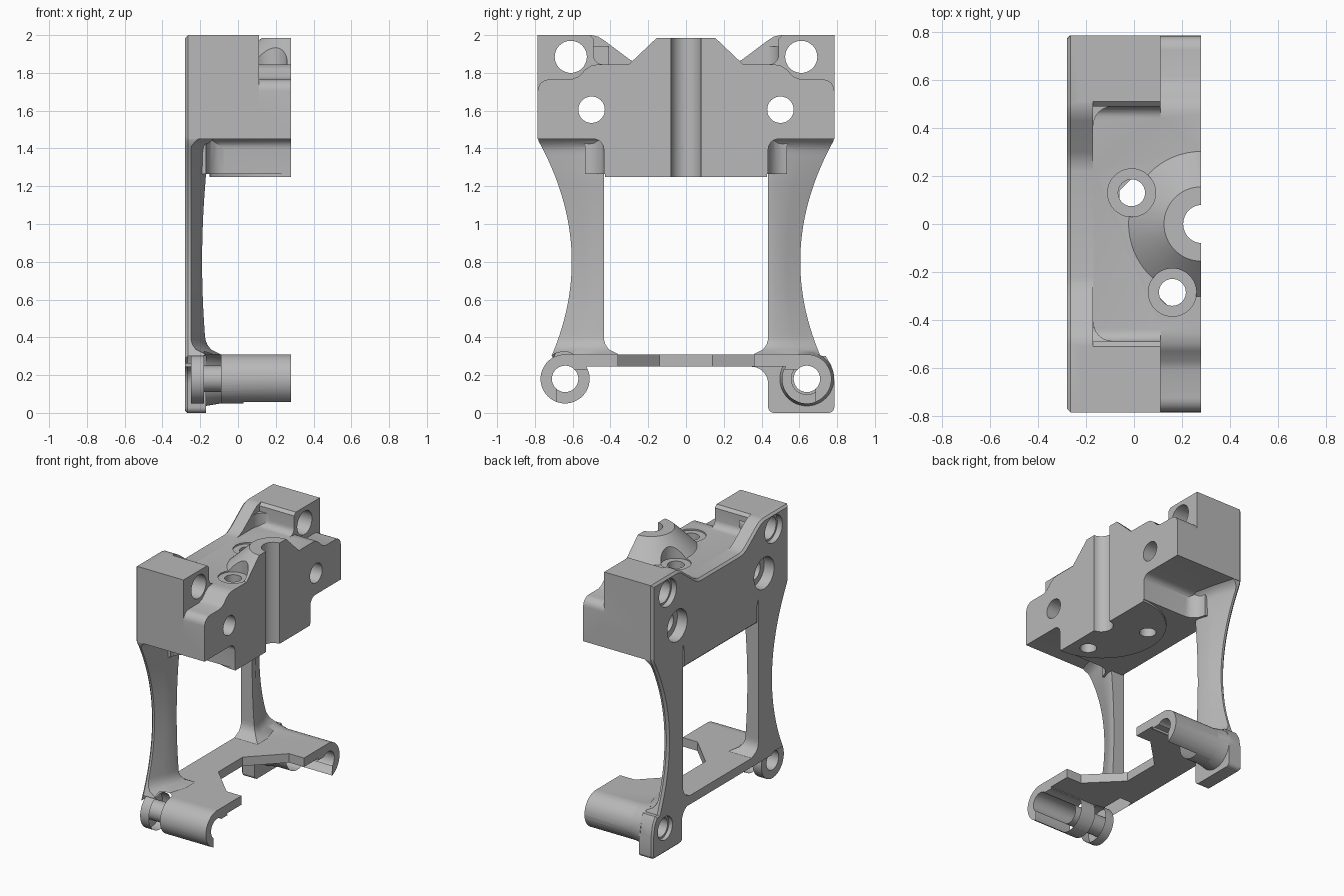
import bpy, bmesh
from math import sin, cos, sqrt, radians
from mathutils import Matrix, Vector

if "Cube" in bpy.data.objects:
    bpy.data.objects.remove(bpy.data.objects["Cube"], do_unlink=True)

grey = bpy.data.materials.new("plain_grey")
grey.use_nodes = True
grey.diffuse_color = (0.48, 0.48, 0.48, 1)
grey.node_tree.nodes["Principled BSDF"].inputs["Base Color"].default_value = grey.diffuse_color

BACK, FRONT = -0.28, 0.28
SIDES = (1, -1)


def finish(name, bm):
    bmesh.ops.recalc_face_normals(bm, faces=bm.faces)
    mesh = bpy.data.meshes.new(name)
    bm.to_mesh(mesh)
    bm.free()
    obj = bpy.data.objects.new(name, mesh)
    bpy.context.collection.objects.link(obj)
    mesh.materials.append(grey)
    return obj


def loft(name, rings, chamfer=0):
    """Skin closed rings of points, cap both ends, optionally chamfer the first cap."""
    bm = bmesh.new()
    rows = [[bm.verts.new(p) for p in ring] for ring in rings]
    n = len(rows[0])
    for low, high in zip(rows, rows[1:]):
        for i in range(n):
            j = (i + 1) % n
            bm.faces.new((low[i], low[j], high[j], high[i]))
    cap = bm.faces.new(rows[0])
    bm.faces.new(rows[-1])
    bmesh.ops.recalc_face_normals(bm, faces=bm.faces)
    if chamfer:
        bmesh.ops.bevel(bm, geom=list(cap.edges), offset=chamfer, segments=1,
                        affect='EDGES', clamp_overlap=False)
    return finish(name, bm)


def prism_x(name, pts, a, b, chamfer=0):
    return loft(name, [[(x, y, z) for y, z in pts] for x in (a, b)], chamfer)


def prism_z(name, pts, a, b):
    return loft(name, [[(x, y, z) for x, y in pts] for z in (a, b)])


def box(name, low, high):
    (a, b, c), (d, e, f) = low, high
    return prism_z(name, [(a, b), (d, b), (d, e), (a, e)], c, f)


def rod(name, start, end, r1, r2=None, sides=48):
    """Cylinder or cone between two points."""
    start, end = Vector(start), Vector(end)
    axis = end - start
    place = Matrix.Translation((start + end) / 2) @ axis.to_track_quat('Z', 'Y').to_matrix().to_4x4()
    bm = bmesh.new()
    bmesh.ops.create_cone(bm, cap_ends=True, segments=sides, radius1=r1,
                          radius2=r1 if r2 is None else r2, depth=axis.length, matrix=place)
    return finish(name, bm)


def arc(u, v, r, a0, a1, steps=6):
    angles = [radians(a0 + (a1 - a0) * i / steps) for i in range(steps + 1)]
    return [(u + r * cos(a), v + r * sin(a)) for a in angles]


def flip(pts, s):
    return [(s * y, z) for y, z in pts]


def blend(d, r):
    """Growth of a concave fillet at distance d from a surface."""
    d = min(max(d, 0), r)
    return r - sqrt(r * r - (r - d) ** 2)


parts, cuts = [], []

# Upper block: symmetric stepped profile
half = [(0.435, 1.265)] + arc(0.49, 1.395, 0.055, 180, 90)
half += [(0.785, 1.45)] + arc(0.725, 1.705, 0.06, 0, 90)
half += [(0.61, 1.765), (0.57, 1.78), (0.53, 1.82), (0.5, 1.84), (0.46, 1.845)]
body = prism_x("bracket", half + flip(half, -1)[::-1], BACK, FRONT, 0.015)

# Round pad under the block and conical boss on its deck
parts.append(rod("under_pad", (FRONT, 0, 1.25), (FRONT, 0, 1.4), 0.43, sides=96))
parts.append(rod("boss", (FRONT, 0, 1.8), (FRONT, 0, 1.985), 0.35, 0.155, sides=64))

# Lower flange with a notched front edge
edge = [(BACK, 0.64), (FRONT, 0.64), (FRONT, 0.36), (0.16, 0.36), (-0.06, 0.14)]
parts.append(prism_z("flange", edge + [(x, -y) for x, y in edge[::-1]], 0.245, 0.31))

ramp = [(0.785, 1.6), (0.785, 2), (0.5, 2), (0.465, 1.992), (0.43, 1.97),
        (0.3, 1.872), (0.26, 1.85), (0.2, 1.842), (0.2, 1.6)]
lug = [(0.785, 1.6), (0.785, 2), (0.51, 2), (0.49, 1.98)] + arc(0.44, 1.895, 0.05, 0, -90) + [(0.44, 1.6)]
foot = arc(0.755, 0.03, 0.03, -90, 0) + [(0.785, 0.17), (0.77, 0.25), (0.74, 0.3), (0.36, 0.305), (0.34, 0.245)]
foot += arc(0.345, 0.155, 0.09, 90, 0) + arc(0.465, 0.03, 0.03, 180, 270)

for s in SIDES:
    # Corner lugs with sloping back ramps and a rounded pocket corner
    parts.append(prism_x("ramp", flip(ramp, s), BACK, -0.17, 0.015))
    parts.append(prism_x("lug", flip(lug, s), -0.22, 0.11))
    corner = [(-0.2, 0.52)] + [(-0.2, 0.41)] + arc(-0.09, 0.41, 0.08, 180, 90) + [(-0.09, 0.52)]
    parts.append(prism_z("pocket_corner", [(x, s * y) for x, y in corner], 1.8, 1.94))

    # Waisted leg, thin on the outside and blending into block and flange
    rings = []
    for i in range(49):
        z = 0.26 + 1.23 * i / 48
        grow = blend(z - 0.31, 0.09) + blend(1.45 - z, 0.06)
        outer = min(0.605 + 0.43 * (z - 0.8) ** 2, 0.785)
        inner = 0.435 - blend(z - 0.31, 0.09)
        ridge = -0.19 + 0.02 * min(((z - 0.8) / 0.45) ** 2, 1) + grow
        rim = -0.25 + grow
        section = [(BACK, inner), (BACK, outer - 0.015), (BACK + 0.015, outer), (rim, outer),
                   (rim * 0.45 + ridge * 0.55, outer * 0.55 + 0.2), (ridge, 0.47), (ridge, inner)]
        rings.append([(x, s * y, z) for x, y in section])
    parts.append(loft("leg", rings))

    # Vertical fillet between leg and block side
    web = [(-0.2, 0.42), (-0.07, 0.42)] + arc(-0.07, 0.535, 0.1, 270, 180) + [(-0.2, 0.535)]
    parts.append(prism_z("web", [(x, s * y) for x, y in web], 1.265, 1.47))

    # Foot and tube
    parts.append(prism_x("foot", flip(foot, s), BACK, -0.17, 0.012))
    y = s * 0.64
    parts.append(rod("tube", (-0.25, y, 0.18), (FRONT, y, 0.18), 0.13))
    parts.append(rod("tube_collar", (-0.18, y, 0.18), (-0.09, y, 0.18), 0.145, 0.13))

    # Through holes with wider recesses at the back
    for name, hy, hz, r, wide, deep in (("lug_hole", 0.61, 1.885, 0.085, 0.1, 0.04),
                                        ("block_hole", 0.5, 1.605, 0.07, 0.115, 0.08),
                                        ("foot_hole", 0.64, 0.18, 0.07, 0.085, 0.03)):
        cuts.append(rod(name, (-1, s * hy, hz), (1, s * hy, hz), r))
        cuts.append(rod(name + "_recess", (-1, s * hy, hz), (BACK + deep, s * hy, hz), wide))

    # Open lower inner side of the tube
    near, far = sorted((s * 0.42, s * 0.685))
    cuts.append(box("tube_slot", (0.03, near, -0.1), (0.5, far, 0.23)))

# Deck holes with flat seats, front groove and front trim
for x, y in ((-0.01, 0.13), (0.16, -0.285)):
    cuts.append(rod("deck_hole", (x, y, 1), (x, y, 2.2), 0.056))
    cuts.append(rod("deck_seat", (x, y, 1.835), (x, y, 2.2), 0.1))
cuts.append(rod("groove", (0.285, 0, 1), (0.285, 0, 2.2), 0.08))
cuts.append(box("front_trim", (FRONT, -1, -1), (1, 1, 3)))

# Fuse the parts, then cut
bpy.context.view_layer.objects.active = body
for operation, tools in (('UNION', parts), ('DIFFERENCE', cuts)):
    for tool in tools:
        mod = body.modifiers.new("combine", 'BOOLEAN')
        mod.operation, mod.solver, mod.object = operation, 'EXACT', tool
        bpy.ops.object.modifier_apply(modifier=mod.name)
        bpy.data.objects.remove(tool, do_unlink=True)

bpy.ops.object.select_all(action='DESELECT')
body.select_set(True)
bpy.ops.object.shade_smooth_by_angle(angle=radians(30))
